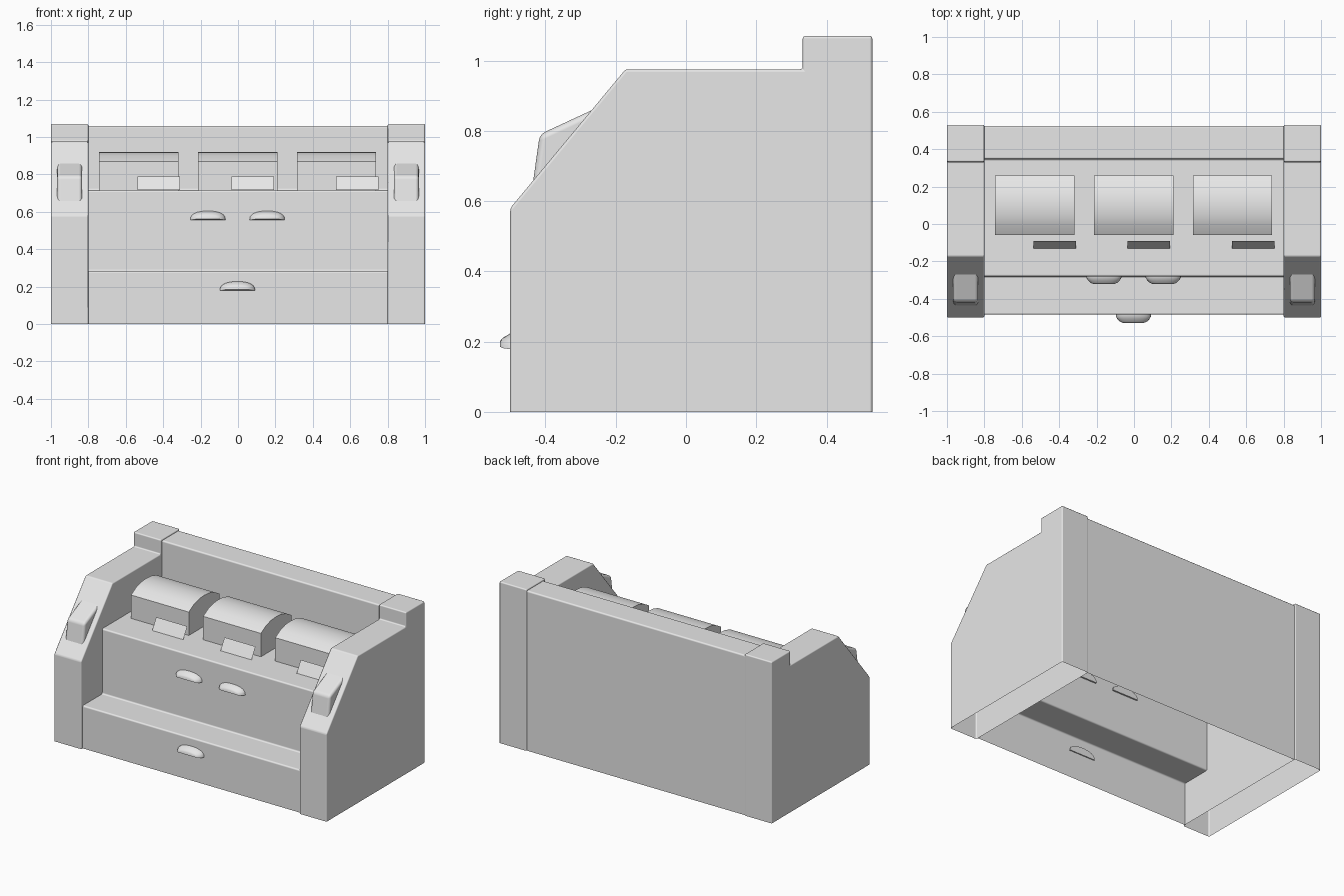
import bpy, bmesh, math

if "Cube" in bpy.data.objects:
    bpy.data.objects.remove(bpy.data.objects["Cube"])

grey = bpy.data.materials.new("plain grey")
grey.diffuse_color = (0.8, 0.8, 0.8, 1)
grey.use_nodes = True
grey.node_tree.nodes["Principled BSDF"].inputs["Base Color"].default_value = grey.diffuse_color


def make_object(name, verts, faces, bevel=0.0, angle=35):
    mesh = bpy.data.meshes.new(name)
    mesh.from_pydata(verts, [], faces)
    mesh.materials.append(grey)
    mesh.shade_smooth()
    obj = bpy.data.objects.new(name, mesh)
    bpy.context.collection.objects.link(obj)
    if bevel:
        mod = obj.modifiers.new("soft edges", 'BEVEL')
        mod.width = bevel
        mod.segments = 3
        mod.limit_method = 'ANGLE'
        mod.angle_limit = math.radians(20)
        mod.harden_normals = True
    else:
        mesh.set_sharp_from_angle(angle=math.radians(angle))
    return obj


def prism(name, profile, x0, x1, caps=True, bevel=0.0):
    """Sweep an open (y, z) profile, running front to back, along x."""
    n = len(profile)
    verts = [(x, y, z) for x in (x0, x1) for y, z in profile]
    faces = [(i, i + n, i + n + 1, i + 1) for i in range(n - 1)]
    if caps:
        faces += [tuple(range(n)), tuple(reversed(range(n, 2 * n)))]
    return make_object(name, verts, faces, bevel)


# Stepped counter shell, open underneath
prism("counter_body",
      [(-0.485, 0), (-0.485, 0.283), (-0.28, 0.283), (-0.28, 0.715),
       (0.347, 0.715), (0.347, 1.06), (0.525, 1.06), (0.525, 0)],
      -0.8, 0.8, caps=False, bevel=0.01)

# Side panels, open underneath, each with a wedge block on its slope
for side, s in (("left", -1), ("right", 1)):
    xa, xb = sorted((s * 0.8, s * 1.0))
    prism(side + "_side_panel",
          [(-0.5, 0), (-0.5, 0.58), (-0.172, 0.975), (0.332, 0.975),
           (0.332, 1.07), (0.53, 1.07), (0.53, 0)],
          xa, xb, bevel=0.008)
    xa, xb = sorted((s * 0.833, s * 0.967))
    prism(side + "_wedge_block",
          [(-0.435, 0.655), (-0.416, 0.79), (-0.265, 0.86)],
          xa, xb, bevel=0.018)

# Domed bins on the counter
for i, cx in enumerate((-0.531, -0.002, 0.527)):
    arc = []
    for k in range(7):
        t = k / 6 * 2 - 1
        arc.append((0.1 + 0.16 * t, 0.87 + 0.05 * (1 - abs(t) ** 2.3)))
    prism(f"domed_bin_{i + 1}", [(-0.06, 0.715)] + arc + [(0.26, 0.715)],
          cx - 0.212, cx + 0.212)

# Leaning tags in front of the bins
for i, cx in enumerate((-0.423, 0.078, 0.637)):
    prism(f"leaning_tag_{i + 1}", [(-0.132, 0.717), (-0.09, 0.79)],
          cx - 0.114, cx + 0.114, caps=False)


# Cup-shaped drawer pulls: arched sections shrinking towards the front
def drawer_pull(name, cx, wall_y, z):
    # depth, half width, bottom, top
    sections = [(-0.01, 0.094, 0.0, 0.048), (0.006, 0.094, 0.0, 0.048),
                (0.02, 0.086, 0.0, 0.039), (0.034, 0.072, 0.002, 0.031),
                (0.041, 0.055, 0.006, 0.022)]
    steps = 14
    verts, faces = [], []
    for d, w, lo, hi in sections:
        for k in range(steps):
            a = math.pi * k / (steps - 1)
            x = math.copysign(abs(math.cos(a)) ** 0.9, math.cos(a)) * w
            rise = max(0.0, math.sin(a)) ** 0.8
            verts.append((cx + x, wall_y - d, z + lo + (hi - lo) * rise))
    for j in range(len(sections) - 1):
        for k in range(steps):
            a, b = j * steps + k, j * steps + (k + 1) % steps
            faces.append((a, b, b + steps, a + steps))
    faces.append(tuple(range(steps)))
    last = (len(sections) - 1) * steps
    faces.append(tuple(range(last, last + steps)))
    obj = make_object(name, verts, faces, angle=45)
    bm = bmesh.new()
    bm.from_mesh(obj.data)
    bmesh.ops.recalc_face_normals(bm, faces=bm.faces)
    bm.to_mesh(obj.data)
    bm.free()


drawer_pull("upper_left_drawer_pull", -0.161, -0.28, 0.557)
drawer_pull("upper_right_drawer_pull", 0.156, -0.28, 0.557)
drawer_pull("lower_drawer_pull", -0.003, -0.488, 0.18)
